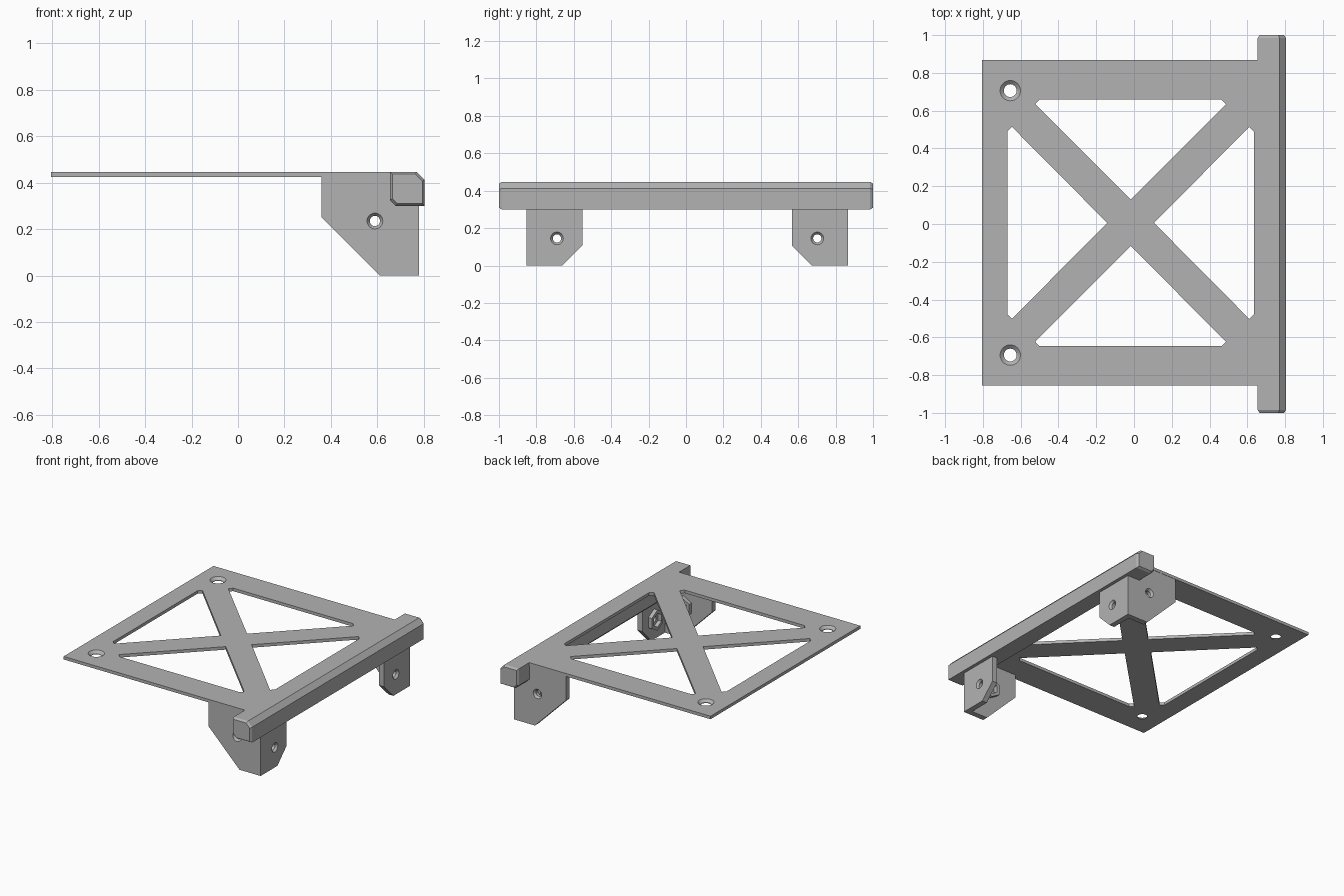
import bpy, bmesh, math
from mathutils import Vector, Matrix

cube = bpy.data.objects.get("Cube")
if cube:
    bpy.data.objects.remove(cube, do_unlink=True)

grey = bpy.data.materials.new("plain grey")
grey.use_nodes = True
COLOUR = (0.45, 0.45, 0.45, 1)
grey.diffuse_color = COLOUR
grey.node_tree.nodes["Principled BSDF"].inputs["Base Color"].default_value = COLOUR

MID = 0.006          # y of the frame's mirror plane
TOP, UNDER = 0.447, 0.425


def finish(bm, name):
    bmesh.ops.recalc_face_normals(bm, faces=bm.faces)
    mesh = bpy.data.meshes.new(name)
    bm.to_mesh(mesh)
    bm.free()
    mesh.materials.append(grey)
    obj = bpy.data.objects.new(name, mesh)
    bpy.context.collection.objects.link(obj)
    return obj


def prism(name, points, depth):
    """Extrude a flat 3D outline along the depth vector."""
    bm = bmesh.new()
    face = bm.faces.new([bm.verts.new(p) for p in points])
    new = bmesh.ops.extrude_face_region(bm, geom=[face])["geom"]
    bmesh.ops.translate(bm, vec=depth, verts=[v for v in new if isinstance(v, bmesh.types.BMVert)])
    return finish(bm, name)


def tube(name, centre, axis, r1, r2, depth, sides=32):
    """Cone or cylinder from centre along axis, r1 at the start."""
    bm = bmesh.new()
    axis = Vector(axis)
    turn = axis.to_track_quat('Z', 'Y').to_matrix().to_4x4()
    place = Matrix.Translation(Vector(centre) + axis * depth / 2) @ turn
    bmesh.ops.create_cone(bm, cap_ends=True, segments=sides, radius1=r1, radius2=r2,
                          depth=depth, matrix=place)
    return finish(bm, name)


def cut(obj, cutter):
    """Subtract the cutter for good, then drop it."""
    cutter.hide_render = True
    mod = obj.modifiers.new("cut", 'BOOLEAN')
    mod.operation, mod.solver, mod.object = 'DIFFERENCE', 'EXACT', cutter
    bpy.context.view_layer.update()
    baked = bpy.data.meshes.new_from_object(obj.evaluated_get(bpy.context.evaluated_depsgraph_get()))
    obj.modifiers.clear()
    obj.data = baked
    bpy.data.objects.remove(cutter, do_unlink=True)


def countersunk(obj, centre, axis, wide, narrow, sink):
    """Drill inwards along axis from a point on the outer surface."""
    c, a = Vector(centre), Vector(axis)
    slope = (wide - narrow) / sink
    cut(obj, tube("drill", c - a * 0.02, a, narrow, narrow, 0.2))
    lead = 0.005
    cut(obj, tube("sink", c - a * lead, a, wide + slope * lead, narrow, sink + lead))


# Thin top plate with four triangular windows
plate = prism("top_plate", [(x, MID + y, UNDER) for x, y in
              ((-0.805, -0.862), (0.70, -0.862), (0.70, 0.862), (-0.805, 0.862))],
              (0, 0, TOP - UNDER))
for s in (-1, 1):
    end_window = [(-0.5, 0.653), (-0.523, 0.629), (-0.017, 0.123), (0.487, 0.629), (0.463, 0.653)]
    cut(plate, prism("end_window", [(x, MID + s * y, 0.4) for x, y in end_window], (0, 0, 0.1)))
    side_window = [(0.652, 0.485), (0.628, 0.508), (0.124, 0), (0.628, -0.508), (0.652, -0.485)]
    cut(plate, prism("side_window", [(-0.018 + s * x, MID + y, 0.4) for x, y in side_window],
                     (0, 0, 0.1)))
    countersunk(plate, (-0.655, MID + s * 0.7, TOP), (0, 0, -1), 0.054, 0.034, 0.018)

# Edge bar with two chamfered long edges and bevelled ends
outline = [(0.655, TOP), (0.77, TOP), (0.804, 0.412), (0.804, 0.3), (0.68, 0.3), (0.655, 0.325)]
bm = bmesh.new()
rings = []
for y, shrink in ((-1, 0.87), (-0.985, 1), (0.985, 1), (1, 0.87)):
    rings.append([bm.verts.new((0.73 + (x - 0.73) * shrink, y, 0.373 + (z - 0.373) * shrink))
                  for x, z in outline])
bm.faces.new(rings[0])
bm.faces.new(rings[-1])
for a, b in zip(rings, rings[1:]):
    for i in range(len(a)):
        j = (i + 1) % len(a)
        bm.faces.new((a[i], a[j], b[j], b[i]))
finish(bm, "edge_bar")

# Corner brackets: two drilled walls, each with a hexagonal nut holder inside
WALL = 0.04
for s, side in ((-1, "front"), (1, "back")):
    outer = MID + s * 0.86

    wall = prism(side + "_bracket_side", [(x, outer, z) for x, z in
                 ((0.36, 0.43), (0.36, 0.25), (0.61, 0), (0.78, 0), (0.78, 0.43))],
                 (0, -s * WALL, 0))
    inward = Vector((0, -s, 0))
    centre = Vector((0.59, outer, 0.235))
    countersunk(wall, centre, inward, 0.034, 0.022, 0.015)
    nut = tube(side + "_side_nut_holder", centre + inward * (WALL - 0.002), inward, 0.075, 0.075, 0.03, 6)
    cut(nut, tube("nut_hole", centre, inward, 0.05, 0.05, 0.2, 6))

    wall = prism(side + "_bracket_end", [(0.78, MID + s * y, z) for y, z in
                 ((0.858, 0.43), (0.858, 0), (0.667, 0), (0.56, 0.107), (0.56, 0.43))],
                 (-WALL, 0, 0))
    inward = Vector((-1, 0, 0))
    centre = Vector((0.78, MID + s * 0.696, 0.145))
    countersunk(wall, centre, inward, 0.034, 0.022, 0.015)
    nut = tube(side + "_end_nut_holder", centre + inward * (WALL - 0.002), inward, 0.075, 0.075, 0.03, 6)
    cut(nut, tube("nut_hole", centre, inward, 0.05, 0.05, 0.2, 6))
